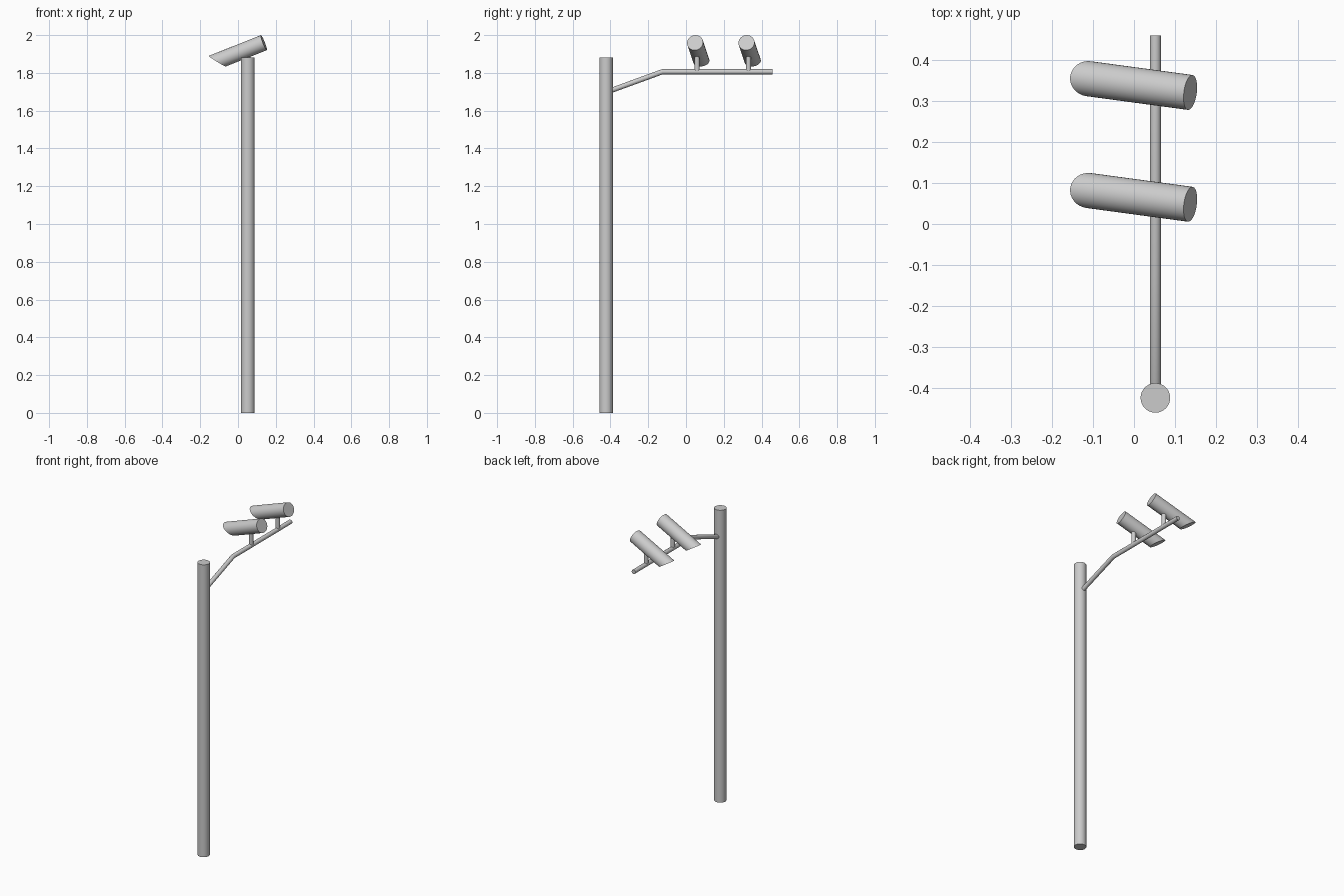
import bpy, bmesh, math
from mathutils import Vector

if "Cube" in bpy.data.objects:
    bpy.data.objects.remove(bpy.data.objects["Cube"])

X, Y, Z = Vector((1, 0, 0)), Vector((0, 1, 0)), Vector((0, 0, 1))


def ring(centre, u, v, n=32, axis=None, slant=0.0):
    """Circle spanned by u and v; slant shears it along axis for oblique cuts."""
    pts = []
    for i in range(n):
        a = 2 * math.pi * i / n
        p = Vector(centre) + u * math.cos(a) + v * math.sin(a)
        if axis is not None:
            p += axis * slant * math.sin(a)
        pts.append(p)
    return pts


def loft(name, rings):
    """Capped solid skinned through a list of rings."""
    bm = bmesh.new()
    loops = [[bm.verts.new(p) for p in r] for r in rings]
    n = len(loops[0])
    for a, b in zip(loops, loops[1:]):
        for i in range(n):
            j = (i + 1) % n
            bm.faces.new((a[i], a[j], b[j], b[i]))
    bm.faces.new(loops[0])
    bm.faces.new(loops[-1])
    bmesh.ops.recalc_face_normals(bm, faces=bm.faces)
    mesh = bpy.data.meshes.new(name)
    bm.to_mesh(mesh)
    bm.free()
    obj = bpy.data.objects.new(name, mesh)
    bpy.context.collection.objects.link(obj)
    bpy.ops.object.select_all(action='DESELECT')
    obj.select_set(True)
    bpy.context.view_layer.objects.active = obj
    bpy.ops.object.shade_smooth_by_angle(angle=math.radians(30))
    return obj


PX = 0.052                      # shared x of pole, arm and mounts

# Upright pole
R = 0.036
loft("pole", [ring((PX, -0.423, z), X * R, Y * R) for z in (0, 1.882)])

# Bent arm with a mitred corner
r = 0.0135
path = [Vector((PX, -0.405, 1.704)), Vector((PX, -0.125, 1.806)), Vector((PX, 0.459, 1.806))]
d0, d1 = (path[1] - path[0]).normalized(), (path[2] - path[1]).normalized()
mid = (d0 + d1).normalized()
arm = []
for p, d, k in zip(path, (d0, mid, d1), (1, 1 / mid.dot(d1), 1)):
    arm.append(ring(p, X * r, X.cross(d) * r * k, 20))
loft("arm", arm)

# Two camera heads, pitched down and yawed, with an oblique hooded front
pitch, yaw = math.radians(21.5), math.radians(7.7)
back = Vector((math.cos(pitch) * math.cos(yaw), -math.cos(pitch) * math.sin(yaw), math.sin(pitch)))
side = Z.cross(back).normalized()
up = back.cross(side)
RC = 0.0428
for label, y in (("near", 0.048), ("far", 0.320)):
    rear = Vector((0.137, y, 1.960))
    loft(label + "_camera_body", [
        ring(rear, side * RC, up * RC),
        ring(rear - back * 0.268, side * RC, up * RC, axis=-back, slant=0.032)])
    # Short post between arm and camera
    loft(label + "_camera_mount", [
        ring((PX, y + 0.011, z), X * r, Y * r, 20) for z in (1.806, 1.905)])
